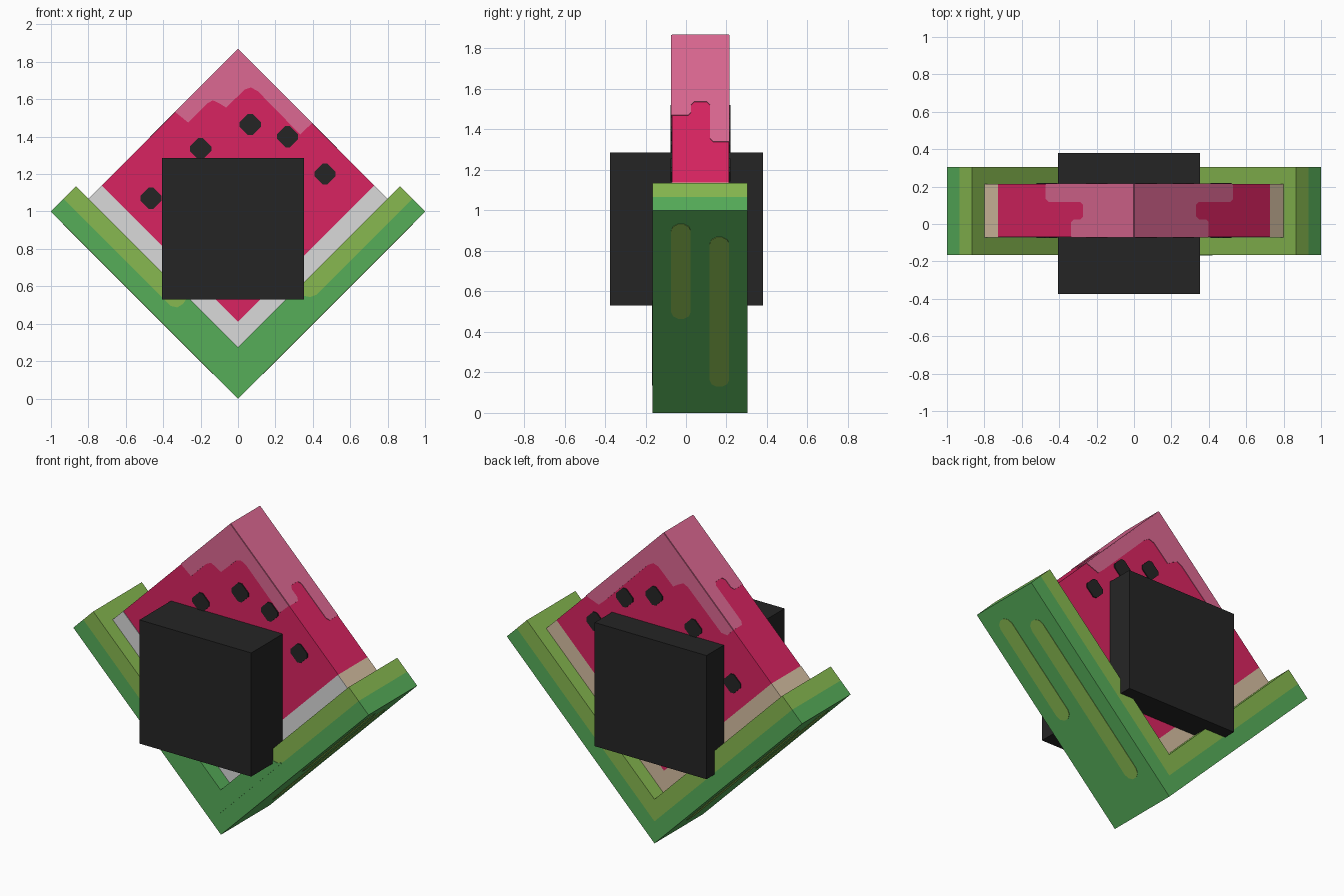
import bpy, bmesh, math
from mathutils import Vector

if "Cube" in bpy.data.objects:
    bpy.data.objects.remove(bpy.data.objects["Cube"])


def material(name, hex_code):
    def lin(c):
        return c / 12.92 if c <= 0.04045 else ((c + 0.055) / 1.055) ** 2.4
    m = bpy.data.materials.new(name)
    m.diffuse_color = [lin(int(hex_code[i:i + 2], 16) / 255) for i in (0, 2, 4)] + [1]
    m.use_nodes = True
    m.node_tree.nodes["Principled BSDF"].inputs["Base Color"].default_value = m.diffuse_color
    return m


GREEN = material("rind green", "56AD59")
LIME = material("lime", "87B950")
RED = material("flesh red", "D92461")
PINK = material("light pink", "DC6892")
WHITE = material("pale white", "DADADA")
BEIGE = material("beige", "D6BFA2")
BLACK = material("black", "252525")


def prism(name, pts, vec, mat):
    """Solid made by sweeping a 3D polygon along a vector."""
    bm = bmesh.new()
    a = [bm.verts.new(p) for p in pts]
    b = [bm.verts.new(Vector(p) + Vector(vec)) for p in pts]
    bm.faces.new(a)
    bm.faces.new(b[::-1])
    for i in range(len(a)):
        j = (i + 1) % len(a)
        bm.faces.new((a[i], b[i], b[j], a[j]))
    bmesh.ops.recalc_face_normals(bm, faces=bm.faces)
    me = bpy.data.meshes.new(name)
    bm.to_mesh(me)
    bm.free()
    me.materials.append(mat)
    ob = bpy.data.objects.new(name, me)
    bpy.context.collection.objects.link(ob)
    return ob


def slab(name, pts, y0, y1, mat):
    return prism(name, [(x, y0, z) for x, z in pts], (0, y1 - y0, 0), mat)


def vee(low, x_low, high, x_high):
    """V outline between a lower and an upper 45 degree line."""
    return [(0, low), (x_low, low + x_low), (x_high, high + x_high), (0, high),
            (-x_high, high + x_high), (-x_low, low + x_low)]


T = 0.003                      # painted plate thickness
RY0, RY1 = -0.165, 0.305       # rind depth
FY0, FY1 = -0.07, 0.213        # flesh depth
TOP = 1.866

# Rind: green outer layer and lime inner layer
slab("rind_outer", vee(0, 1, 0.135, 0.9325), RY0, RY1, GREEN)
slab("rind_inner", vee(0.135, 0.9325, 0.27, 0.865), RY0, RY1, LIME)

# Green area at the bottom of the rind front, and the inner ledge beside it
slab("rind_front_patch",
     [(0, 0.135), (0.42, 0.555), (0.385, 0.542), (0.35, 0.55), (0.31, 0.58), (0, 0.27),
      (-0.27, 0.54), (-0.295, 0.505), (-0.325, 0.487), (-0.36, 0.495)], RY0 - T, RY0, GREEN)
slab("rind_ledge_patch",
     [(0, 0.27), (0.31, 0.58), (0.31, 0.585), (0, 0.275), (-0.27, 0.545), (-0.27, 0.54)],
     RY0 - T, FY0, GREEN)

# Rounded stripes under both rind arms
for side, sx in (("right", 1), ("left", -1)):
    for k, (yc, lo, hi) in enumerate(((-0.025, 0.465, 0.935), (0.165, 0.13, 0.87))):
        r = 0.048
        pts = []
        for i in range(12):
            a = math.pi * (i // 6 + (i % 6) / 5)
            end = hi - r * 0.7 if i < 6 else lo + r * 0.7
            d = end + r * 0.7 * math.sin(a)
            pts.append((sx * d, yc + r * math.cos(a), d))
        prism(f"rind_stripe_{side}_{k}", pts, (sx * T * 0.7, 0, -T * 0.7), LIME)

# Flesh with a pale band along its lower edges
slab("pale_band", vee(0.27, 0.798, 0.41, 0.728), FY0, FY1, BEIGE)
slab("pale_band_front", vee(0.27, 0.798, 0.41, 0.728), FY0 - T, FY0, WHITE)
slab("flesh", [(0, 0.41), (0.728, 1.138), (0, TOP), (-0.728, 1.138)], FY0, FY1, RED)

# Light pink wavy cap on front and back
wave = [(-0.165, 1.578), (-0.134, 1.594), (-0.10, 1.578), (-0.064, 1.556),
        (0.037, 1.652), (0.07, 1.663), (0.107, 1.642)]
front = [(0, TOP), (-0.335, TOP - 0.335), (-0.267, 1.476)] + wave + [(0.332, 1.412), (0.395, TOP - 0.395)]
back = ([(0, TOP), (-0.47, TOP - 0.47), (-0.43, 1.355), (-0.39, 1.36)] + wave
        + [(0.40, 1.345), (0.44, 1.31), (0.525, TOP - 0.525)])
slab("pink_cap_front", front, FY0 - T, FY0, PINK)
slab("pink_cap_back", back, FY1, FY1 + T, PINK)

# Light pink cap on the two sloping top faces: distance from ridge per depth band
for side, sx, near, mid, far in (("right", 1, 0.397, 0.33, 0.527), ("left", -1, 0.335, 0.27, 0.47)):
    c = 0.015
    edge = [(near, FY0), (near, 0.025 - c), (near - c, 0.025), (mid + c, 0.025),
            (mid, 0.025 + c), (mid, 0.118 - c), (mid + c, 0.118), (far - c, 0.118),
            (far, 0.118 + c), (far, FY1), (0, FY1), (0, FY0)]
    prism(f"pink_cap_{side}", [(sx * d, y, TOP - d) for d, y in edge],
          (sx * T * 0.7, 0, T * 0.7), PINK)

# Seeds: diamonds with clipped corners on both faces
for i, (x, z) in enumerate(((-0.465, 1.07), (-0.2, 1.335), (0.065, 1.465), (0.265, 1.40), (0.465, 1.2))):
    h, c = 0.057, 0.012
    pts = [(x + px, z + pz) for px, pz in
           ((h, -c), (h, c), (c, h), (-c, h), (-h, c), (-h, -c), (-c, -h), (c, -h))]
    slab(f"seed_front_{i}", pts, FY0 - 2 * T, FY0, BLACK)
    slab(f"seed_back_{i}", pts, FY1, FY1 + 2 * T, BLACK)

# Black block through the middle
slab("centre_block", [(-0.405, 0.53), (0.352, 0.53), (0.352, 1.287), (-0.405, 1.287)],
     -0.375, 0.38, BLACK)
